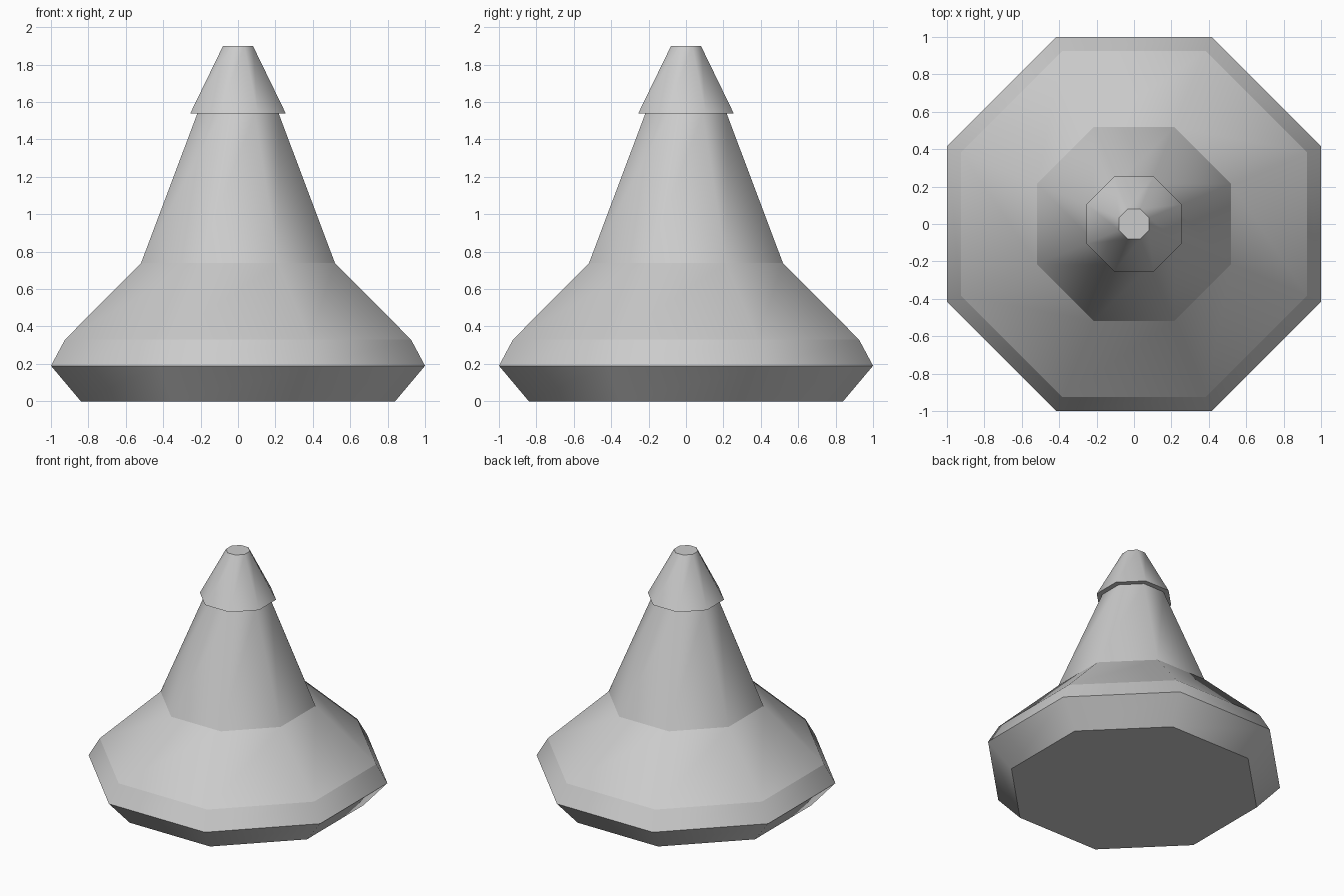
import bpy, bmesh, math

if "Cube" in bpy.data.objects:
    bpy.data.objects.remove(bpy.data.objects["Cube"])

SIDES = 8


def lathe(name, profile):
    """Closed octagonal solid from (apothem, height) pairs, flats facing the axes."""
    bm = bmesh.new()
    rings = []
    for apothem, z in profile:
        r = apothem / math.cos(math.pi / SIDES)
        angles = [(i + 0.5) * 2 * math.pi / SIDES for i in range(SIDES)]
        rings.append([bm.verts.new((r * math.cos(a), r * math.sin(a), z)) for a in angles])
    # Side bands, smooth around the axis
    for low, high in zip(rings, rings[1:]):
        for i in range(SIDES):
            j = (i + 1) % SIDES
            bm.faces.new((low[i], low[j], high[j], high[i])).smooth = True
    # Flat end caps
    bm.faces.new(rings[0][::-1])
    bm.faces.new(rings[-1])
    # Horizontal rings stay sharp
    for e in bm.edges:
        if abs(e.verts[0].co.z - e.verts[1].co.z) < 1e-5:
            e.smooth = False
    mesh = bpy.data.meshes.new(name)
    bm.to_mesh(mesh)
    bm.free()
    obj = bpy.data.objects.new(name, mesh)
    bpy.context.collection.objects.link(obj)
    return obj


# Flared base, sloping shoulder and tapered neck
lathe("body", [(0.84, 0), (1.0, 0.19), (0.925, 0.33), (0.518, 0.74), (0.217, 1.54)])

# Overhanging tip
lathe("tip_cap", [(0.255, 1.54), (0.08, 1.90)])
